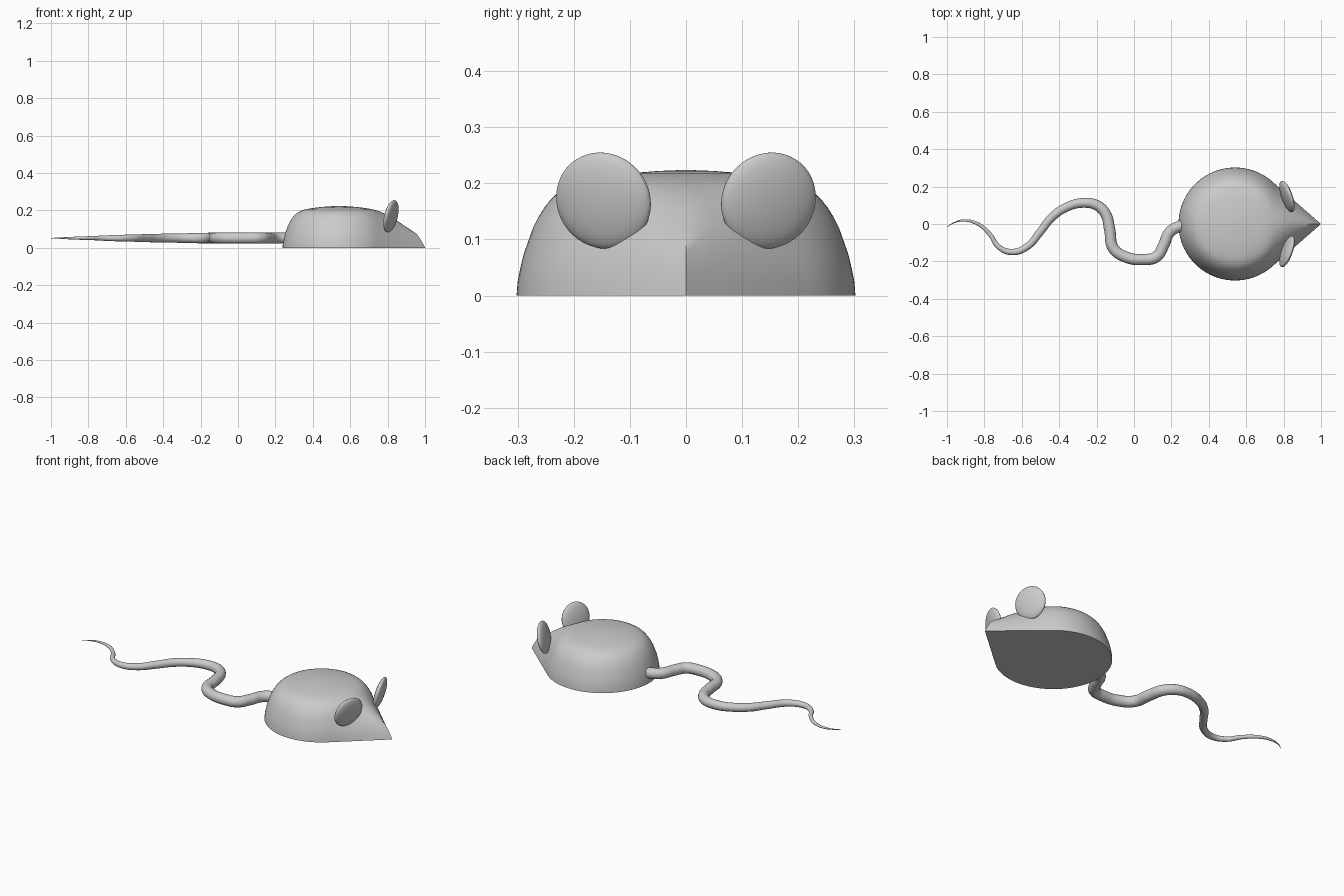
import bpy, bmesh, math
from mathutils import Matrix, Vector

if "Cube" in bpy.data.objects:
    bpy.data.objects.remove(bpy.data.objects["Cube"])


def mesh_object(name, bm, angle=40):
    bmesh.ops.recalc_face_normals(bm, faces=bm.faces)
    mesh = bpy.data.meshes.new(name)
    bm.to_mesh(mesh)
    bm.free()
    obj = bpy.data.objects.new(name, mesh)
    bpy.context.collection.objects.link(obj)
    bpy.ops.object.select_all(action='DESELECT')
    obj.select_set(True)
    bpy.context.view_layer.objects.active = obj
    bpy.ops.object.shade_smooth_by_angle(angle=math.radians(angle))
    return obj


# Body: stacked teardrop outlines (height, round radius, nose x, nose rounding)
CX, N = 0.54, 96
levels = [(0, .302, 1.0, 0), (.025, .300, .988, 0), (.05, .295, .973, 0),
          (.075, .289, .955, 0), (.1, .280, .933, .04), (.12, .273, .911, .08),
          (.14, .263, .886, .11), (.156, .253, .861, .13), (.17, .242, .834, .14),
          (.182, .230, .804, .14), (.192, .216, .772, .1), (.2, .199, .742, 0),
          (.207, .175, .715, 0), (.213, .140, .68, 0), (.218, .1, .64, 0),
          (.222, .05, .59, 0)]
bm = bmesh.new()
rings = []
for z, r, nose, soft in levels:
    d = nose - CX
    a = math.acos(min(1, r / d))
    ring = []
    for i in range(N):
        t = (i / N * 2 + 1) % 2 * math.pi - math.pi
        s = math.hypot(t, soft)
        rho = r / math.cos(s - a) if s < a else r
        ring.append(bm.verts.new((CX + rho * math.cos(t), rho * math.sin(t), z)))
    rings.append(ring)
for lo, hi in zip(rings, rings[1:]):
    for i in range(N):
        j = (i + 1) % N
        bm.faces.new((lo[i], lo[j], hi[j], hi[i]))
bm.faces.new(rings[0][::-1])
top = bm.verts.new((CX, 0, .224))
for i in range(N):
    bm.faces.new((rings[-1][i], rings[-1][(i + 1) % N], top))
mesh_object("body", bm)

# Ears: flattened, tilted lens shapes mirrored across the body
n = Vector((1, .35, -.25)).normalized()
side = Vector((-.35, 1, 0)).normalized()
up = n.cross(side)
basis = Matrix((n, side, up)).transposed().to_4x4()
bm = bmesh.new()
bmesh.ops.create_uvsphere(bm, u_segments=40, v_segments=24, radius=1)
bmesh.ops.transform(bm, verts=bm.verts, matrix=Matrix.Translation((.818, .147, .169))
                    @ basis @ Matrix.Diagonal((.023, .089, .088, 1)))
ears = mesh_object("ears", bm, 60)
ears.modifiers.new("mirror", 'MIRROR').use_axis = (False, True, False)

# Tail: tapered tube along a winding path (x, y, radius)
path = [(.30, -.005, .03), (.24, -.014, .03), (.19, -.045, .03), (.158, -.115, .03),
        (.12, -.175, .03), (.05, -.190, .03), (-.04, -.178, .03), (-.11, -.13, .03),
        (-.13, -.03, .03), (-.15, .05, .029), (-.195, .098, .028), (-.27, .113, .026),
        (-.36, .09, .024), (-.44, .035, .023), (-.50, -.04, .021), (-.57, -.12, .019),
        (-.65, -.15, .017), (-.72, -.125, .014), (-.775, -.05, .011),
        (-.84, .003, .009), (-.91, .019, .006), (-.96, .008, .003), (-1, -.016, .001)]
curve = bpy.data.curves.new("tail", 'CURVE')
curve.dimensions = '3D'
curve.bevel_depth = .03
curve.bevel_resolution = 6
curve.resolution_u = 10
curve.use_fill_caps = True
spline = curve.splines.new('BEZIER')
spline.bezier_points.add(len(path) - 1)
for p, (x, y, r) in zip(spline.bezier_points, path):
    p.co = (x, y, .052)
    p.radius = r / .03
    p.handle_left_type = p.handle_right_type = 'AUTO'
tail = bpy.data.objects.new("tail", curve)
bpy.context.collection.objects.link(tail)
bpy.ops.object.select_all(action='DESELECT')
tail.select_set(True)
bpy.context.view_layer.objects.active = tail
bpy.ops.object.convert(target='MESH')
bpy.ops.object.shade_smooth_by_angle(angle=math.radians(50))
